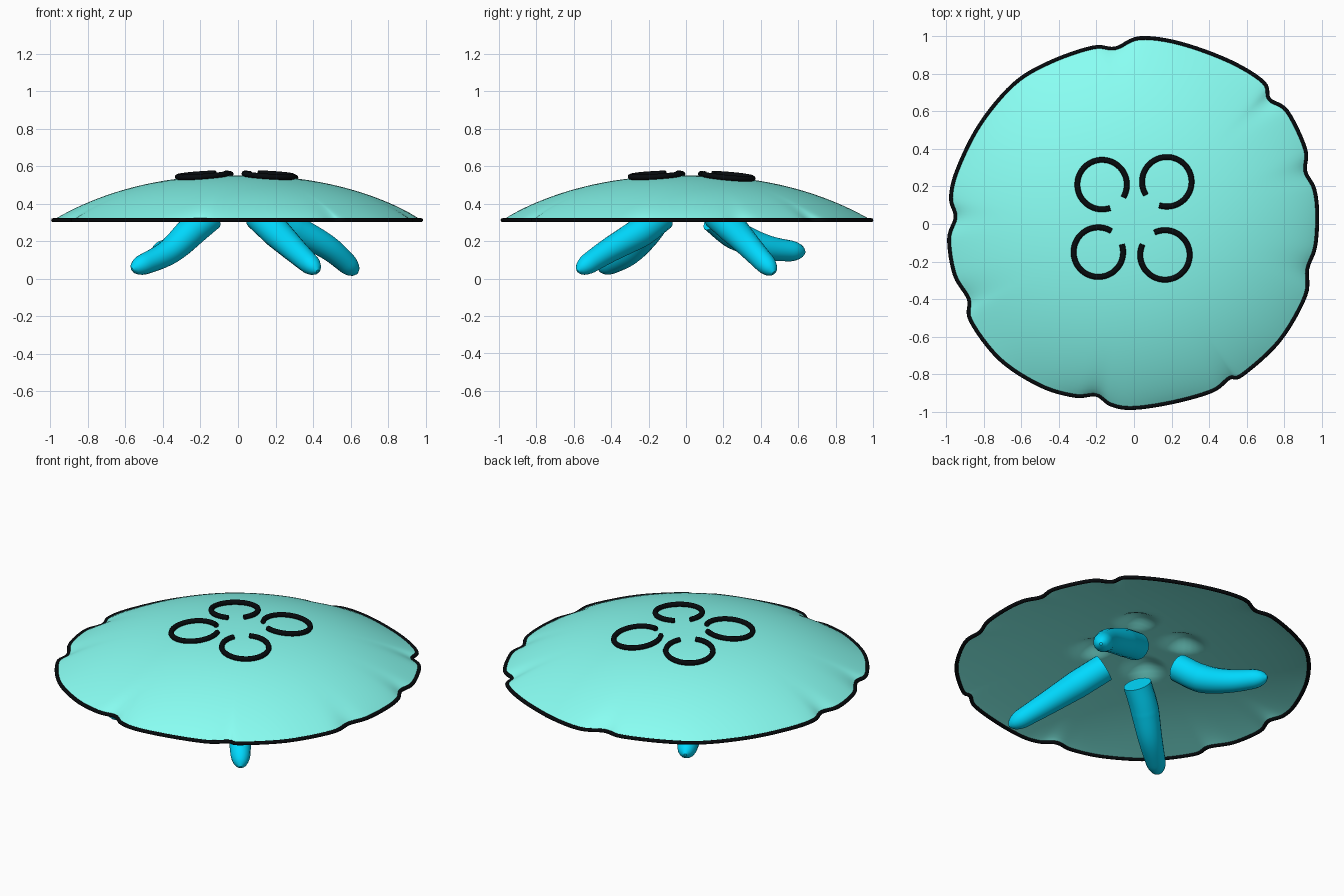
import bpy, bmesh, math
from mathutils import Vector

if "Cube" in bpy.data.objects:
    bpy.data.objects.remove(bpy.data.objects["Cube"])


def material(name, rgb):
    m = bpy.data.materials.new(name)
    m.diffuse_color = (*rgb, 1)
    m.use_nodes = True
    m.node_tree.nodes["Principled BSDF"].inputs["Base Color"].default_value = m.diffuse_color
    return m


AQUA = material("aqua", (0.25, 1.0, 0.9))
BLUE = material("blue", (0.0, 0.7, 1.0))
BLACK = material("black", (0.002, 0.003, 0.004))


def smooth_path(points, steps, closed=False):
    """Catmull-Rom samples through the points."""
    p = [Vector(q) for q in points]
    n = len(p)
    get = (lambda i: p[i % n]) if closed else (
        lambda i: 2 * p[0] - p[1] if i < 0 else 2 * p[-1] - p[-2] if i >= n else p[i])
    out = []
    for i in range(n if closed else n - 1):
        a, b, c, d = (get(i + k) for k in (-1, 0, 1, 2))
        for s in range(steps):
            t = s / steps
            out.append(0.5 * (2 * b + (c - a) * t + (2 * a - 5 * b + 4 * c - d) * t ** 2
                              + (3 * b - a - 3 * c + d) * t ** 3))
    return out if closed else out + [p[-1]]


def shade(ob, degrees):
    bpy.ops.object.select_all(action='DESELECT')
    ob.select_set(True)
    bpy.context.view_layer.objects.active = ob
    if ob.type == 'CURVE':
        bpy.ops.object.convert(target='MESH')
    bpy.ops.object.shade_smooth_by_angle(angle=math.radians(degrees))


def tube(name, points, radii, mat, closed=False, res=4):
    cu = bpy.data.curves.new(name, 'CURVE')
    cu.dimensions = '3D'
    cu.bevel_depth = 1.0
    cu.bevel_resolution = res
    cu.use_fill_caps = not closed
    sp = cu.splines.new('POLY')
    sp.points.add(len(points) - 1)
    for q, co, r in zip(sp.points, points, radii):
        q.co = (*co, 1)
        q.radius = r
    sp.use_cyclic_u = closed
    cu.materials.append(mat)
    ob = bpy.data.objects.new(name, cu)
    bpy.context.collection.objects.link(ob)
    shade(ob, 50)


# Notched rim outline seen from above
RIM_Z, HEIGHT = 0.312, 0.238
outline = [(.03, .99), (-.10, .935), (-.22, .94), (-.45, .86), (-.64, .745), (-.82, .53),
           (-.94, .29), (-.975, .14), (-.95, .037), (-.985, -.08), (-.955, -.27), (-.88, -.40),
           (-.87, -.515), (-.715, -.72), (-.50, -.86), (-.316, -.915), (-.2, -.91),
           (-.12, -.963), (0, -.98), (.215, -.947), (.418, -.888), (.508, -.82), (.577, -.803),
           (.774, -.622), (.912, -.383), (.923, -.24), (.965, -.12), (.976, .053), (.96, .186),
           (.912, .282), (.912, .4), (.816, .6), (.72, .665), (.69, .755), (.508, .867),
           (.242, .963)]
rim = smooth_path([(x, y, RIM_Z) for x, y in outline], 6, closed=True)
tube("rim_edge", rim, [0.011] * len(rim), BLACK, closed=True, res=2)

rings = [(-.17, .21), (.175, .225), (-.19, -.15), (.165, -.165)]


def dome_z(t):
    return RIM_Z + HEIGHT * (1 - t ** 2.3)


# Bell: domed top, shallower hollow underside with a pocket below each ring
bm = bmesh.new()
N, ROWS = len(rim), 32


def height(q, t, inner):
    if not inner:
        return dome_z(t)
    z = RIM_Z + 0.15 * (1 - t ** 2)
    for c in rings:
        d = (q - Vector(c)).length / 0.14
        z += 0.045 * max(0, 1 - d * d) ** 2
    return z


edge = [bm.verts.new(p) for p in rim]
for inner in (False, True):
    rows = []
    for k in range(1, ROWS):
        t = k / ROWS
        row = []
        for p in rim:
            flat = Vector((p.x, p.y))
            q = flat.normalized() * t * (1 + (flat.length - 1) * t ** 9)
            row.append(bm.verts.new((q.x, q.y, height(q, t, inner))))
        rows.append(row)
    rows.append(edge)
    top = bm.verts.new((0, 0, height(Vector((0, 0)), 0, inner)))
    for i in range(N):
        j = (i + 1) % N
        bm.faces.new((top, rows[0][i], rows[0][j]))
        for a, b in zip(rows, rows[1:]):
            bm.faces.new((a[i], b[i], b[j], a[j]))
bmesh.ops.recalc_face_normals(bm, faces=bm.faces[:])
me = bpy.data.meshes.new("bell")
bm.to_mesh(me)
bm.free()
me.materials.append(AQUA)
bell = bpy.data.objects.new("bell", me)
bpy.context.collection.objects.link(bell)
shade(bell, 60)

# Four open rings on top, gaps facing the middle
for n, (cx, cy) in enumerate(rings):
    start = math.atan2(-cy, -cx) + math.radians(20)
    pts = []
    for i in range(49):
        a = start + math.radians(320) * i / 48
        x, y = cx + 0.132 * math.cos(a), cy + 0.132 * math.sin(a)
        pts.append((x, y, dome_z(math.hypot(x, y)) + 0.014))
    tube(f"top_ring_{n + 1}", pts, [0.015] * len(pts), BLACK, res=2)

# Four curved arms, tapering to rounded tips
arms = {
    "front_right_arm": [(.11, -.13, .335), (.20, -.24, .25), (.31, -.42, .145), (.425, -.58, .04)],
    "front_left_arm": [(-.15, -.15, .335), (-.25, -.21, .25), (-.38, -.31, .135), (-.565, -.46, .05)],
    "back_left_arm": [(-.20, .15, .325), (-.27, .27, .23), (-.34, .44, .165), (-.44, .635, .14)],
    "back_right_arm": [(.13, .17, .335), (.29, .25, .265), (.48, .345, .165), (.635, .47, .03)],
}
for name, path in arms.items():
    pts = smooth_path(path, 14)
    length = sum((b - a).length for a, b in zip(pts, pts[1:]))
    radii, left = [], length
    for a, b in zip(pts, pts[1:] + pts[-1:]):
        base = 0.05 + 0.03 * min(1, 1.4 * left / length)
        u = min(1, max(0, left) / 0.09)
        radii.append(max(0.008, base * math.sqrt(1 - (1 - u) ** 2)))
        left -= (b - a).length
    tube(name, pts, radii, BLUE, res=6)
